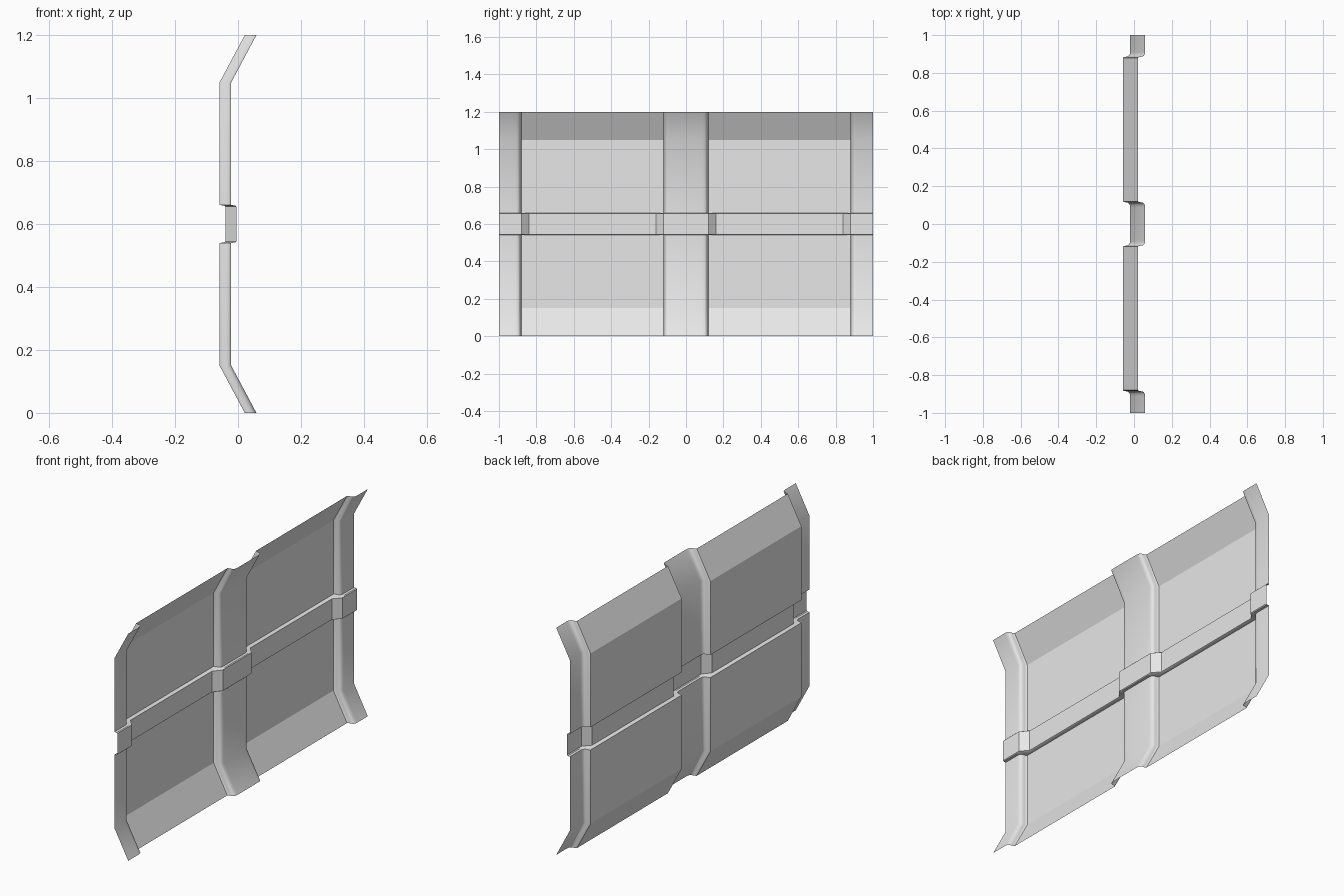
import bpy
import bmesh
import math

cube = bpy.data.objects.get("Cube")
if cube:
    bpy.data.objects.remove(cube, do_unlink=True)

grey = bpy.data.materials.new("light_grey")
grey.use_nodes = True
colour = (0.8, 0.8, 0.8, 1)
grey.diffuse_color = colour
grey.node_tree.nodes["Principled BSDF"].inputs["Base Color"].default_value = colour

HEIGHT, FLANGE, MID = 1.2, 0.15, 0.6
BELT = 0.06          # half height of the belt
RIB, RAMP = 0.12, 0.16
BACK, BEND = -0.0585, 0.08
# Half section of a rib: distance from its middle, height above the panel
RIB_SECTION = [(0.088, 0.037), (0.1, 0.036), (0.108, 0.032),
               (0.113, 0.025), (0.115, 0.013), (0.117, 0.004), (RIB, 0)]


def interpolate(points, d):
    if d <= points[0][0]:
        return points[0][1]
    for (a, ha), (b, hb) in zip(points, points[1:]):
        if d <= b:
            return ha + (hb - ha) * (d - a) / (b - a)
    return points[-1][1]


def sheet_x(z):
    """Flat wall with both ends bent outwards."""
    edge = min(z, HEIGHT - z)
    return BACK + BEND * max(0, 1 - edge / FLANGE)


def rib_height(y):
    return interpolate(RIB_SECTION, abs(y - round(y)))


def belt_height(y):
    return interpolate([(RIB, 0.0535), (RAMP, 0.0185)], abs(y - round(y)))


def surface(name, ys, rows, x_at, smooth_angle):
    """Sheet over a grid of y stations and rows."""
    bm = bmesh.new()
    grid = [[bm.verts.new(x_at(y, r)) for y in ys] for r in rows]
    for low, high in zip(grid, grid[1:]):
        for i in range(len(ys) - 1):
            bm.faces.new((low[i], low[i + 1], high[i + 1], high[i]))
    mesh = bpy.data.meshes.new(name)
    bm.to_mesh(mesh)
    bm.free()
    mesh.materials.append(grey)
    ob = bpy.data.objects.new(name, mesh)
    bpy.context.collection.objects.link(ob)
    if smooth_angle:
        bpy.ops.object.select_all(action="DESELECT")
        ob.select_set(True)
        bpy.context.view_layer.objects.active = ob
        bpy.ops.object.shade_smooth_by_angle(angle=math.radians(smooth_angle))


def wall_point(y, z):
    return (sheet_x(z) + rib_height(y), y, z)


def belt_point(y, row):
    z, blend = row
    h = rib_height(y) * (1 - blend) + belt_height(y) * blend
    return (BACK + h, y, z)


# Rib stations across the full width, clipped at the two ends
offsets = [d for d, _ in RIB_SECTION]
offsets = [-d for d in reversed(offsets)] + [0] + offsets
halves = {"lower": (0, FLANGE, MID - BELT),
          "upper": (MID + BELT, HEIGHT - FLANGE, HEIGHT)}

for half, zs in halves.items():
    # Flat bent panels between the ribs
    for side, start in (("front", -1), ("back", 0)):
        surface(f"{half}_{side}_panel", (start + RIB, start + 1 - RIB),
                zs, wall_point, None)
    # Rounded ribs
    for place, centre in (("front", -1), ("middle", 0), ("back", 1)):
        ys = [centre + d for d in offsets if abs(centre + d) <= 1]
        surface(f"{half}_{place}_rib", ys, zs, wall_point, 40)

# Horizontal belt, ramping up over each rib
stations = sorted({round(c + d, 4) for c in (-1, 0, 1)
                   for d in offsets + [-RAMP, RAMP] if abs(c + d) <= 1})
edge = [(-BELT, 0), (-BELT + 0.001, 0.75), (-BELT + 0.005, 1)]
rows = [(MID + z, t) for z, t in edge] + [(MID - z, t) for z, t in reversed(edge)]
surface("belt", stations, rows, belt_point, 30)
